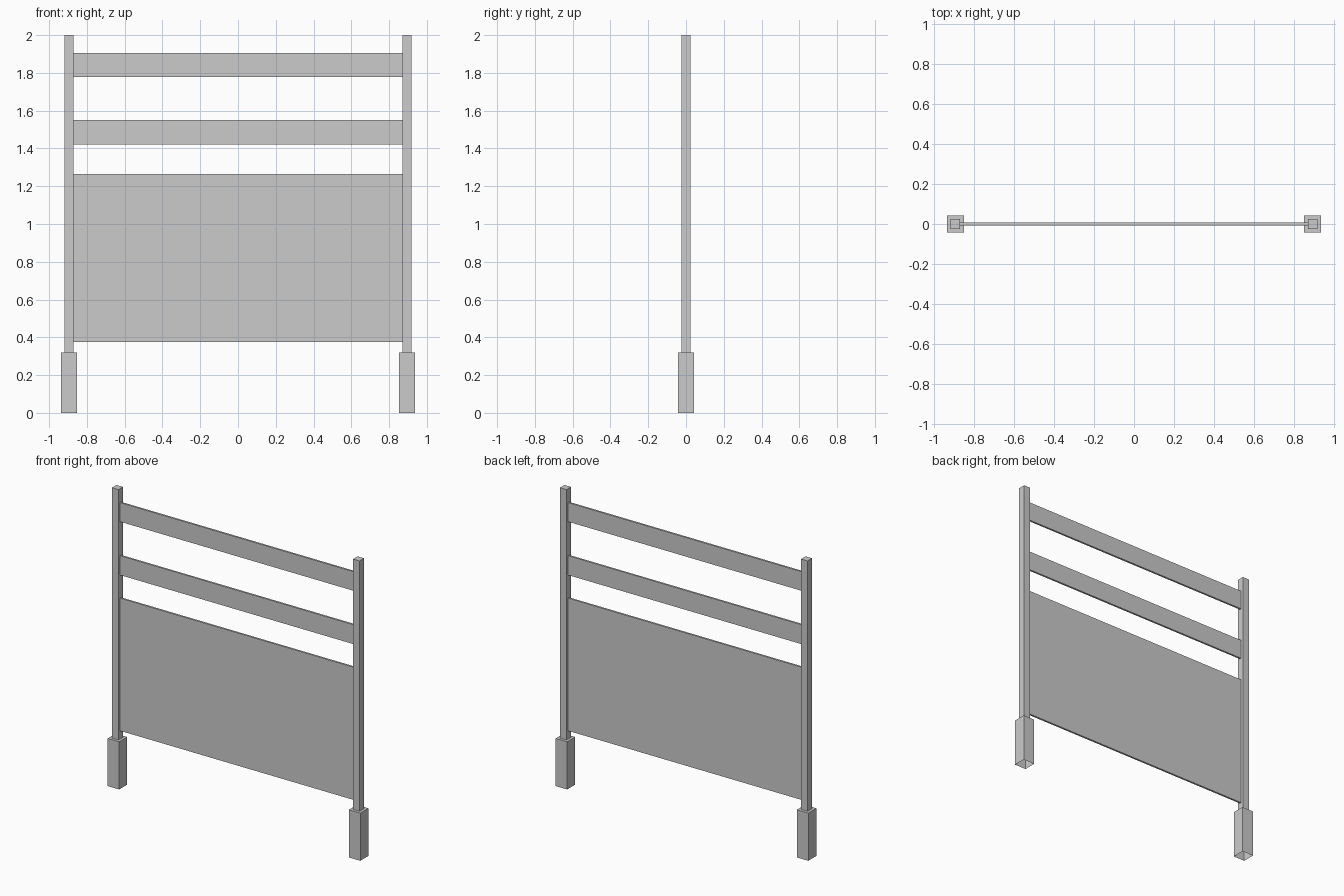
import bpy
import bmesh
from mathutils import Matrix, Vector

cube = bpy.data.objects.get("Cube")
if cube:
    bpy.data.objects.remove(cube, do_unlink=True)

# Single painted grey finish
GREY = (0.6, 0.6, 0.6, 1.0)
grey = bpy.data.materials.new("plain grey")
grey.use_nodes = True
grey.diffuse_color = GREY
grey.node_tree.nodes["Principled BSDF"].inputs["Base Color"].default_value = GREY


def box(name, x, z_low, z_high, width, depth, open_bottom=False):
    """Upright box centred on y = 0, optionally without its underside."""
    bm = bmesh.new()
    place = Matrix.Translation((x, 0, (z_low + z_high) / 2))
    size = Matrix.Diagonal(Vector((width, depth, z_high - z_low, 1)))
    bmesh.ops.create_cube(bm, size=1, matrix=place @ size)
    if open_bottom:
        bm.normal_update()
        under = [f for f in bm.faces if f.normal.z < -0.9]
        bmesh.ops.delete(bm, geom=under, context="FACES")
    mesh = bpy.data.meshes.new(name)
    bm.to_mesh(mesh)
    bm.free()
    mesh.materials.append(grey)
    obj = bpy.data.objects.new(name, mesh)
    bpy.context.collection.objects.link(obj)
    return obj


POST_X = 0.895
POST = 0.048
FOOT = 0.085
FOOT_TOP = 0.32
SPAN = 2 * POST_X - POST
THICK = 0.013

# Posts standing on hollow square feet
for side, sign in (("left", 1), ("right", -1)):
    box(side + "_foot", sign * POST_X, 0, FOOT_TOP, FOOT, FOOT, open_bottom=True)
    box(side + "_post", sign * POST_X, FOOT_TOP, 2, POST, POST)

# Large board and two rails between the posts
for name, low, high in (("main_panel", 0.375, 1.265),
                        ("lower_rail", 1.42, 1.55),
                        ("upper_rail", 1.778, 1.906)):
    box(name, 0, low, high, SPAN, THICK)
